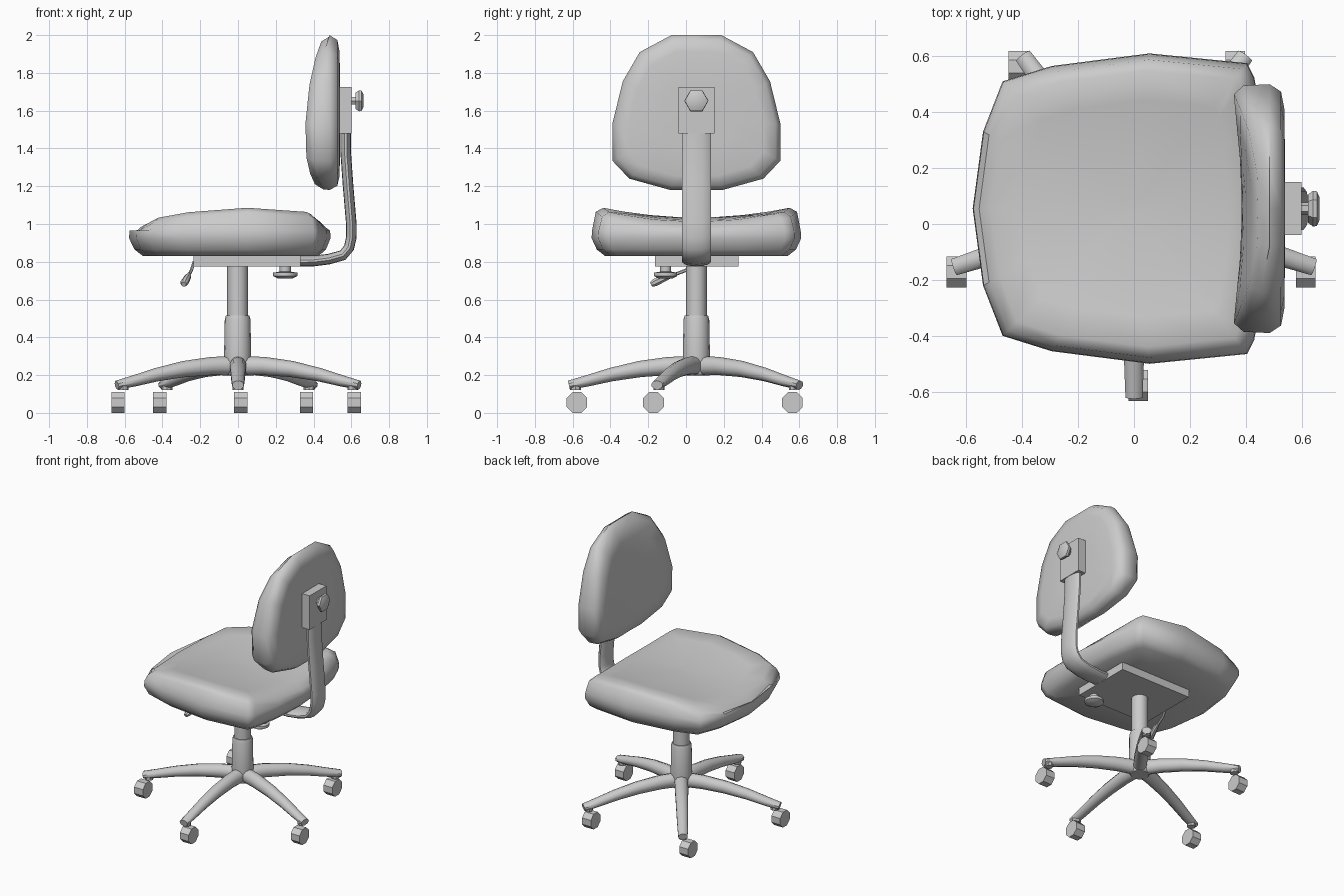
import bpy, bmesh, math
from mathutils import Vector as V

if "Cube" in bpy.data.objects:
    bpy.data.objects.remove(bpy.data.objects["Cube"])

CY = 0.055  # y of the chair's centre line


def finish(name, bm, angle=40):
    bmesh.ops.recalc_face_normals(bm, faces=bm.faces[:])
    me = bpy.data.meshes.new(name)
    bm.to_mesh(me)
    bm.free()
    ob = bpy.data.objects.new(name, me)
    bpy.context.collection.objects.link(ob)
    bpy.ops.object.select_all(action='DESELECT')
    bpy.context.view_layer.objects.active = ob
    ob.select_set(True)
    bpy.ops.object.shade_smooth_by_angle(angle=math.radians(angle))
    return ob


def loft(name, rings, angle=40):
    bm = bmesh.new()
    rows = [[bm.verts.new(p) for p in ring] for ring in rings]
    n = len(rows[0])
    for a, b in zip(rows, rows[1:]):
        for i in range(n):
            j = (i + 1) % n
            bm.faces.new((a[i], a[j], b[j], b[i]))
    bm.faces.new(rows[0])
    bm.faces.new(rows[-1])
    return finish(name, bm, angle)


def sweep(name, path, side, sizes, n=10, angle=40):
    """Elliptical tube along a path; sizes are (half width along side, half height)."""
    path, side, rings = [V(p) for p in path], V(side).normalized(), []
    for i, p in enumerate(path):
        t = (path[min(i + 1, len(path) - 1)] - path[max(i - 1, 0)]).normalized()
        up = side.cross(t).normalized()
        w, h = sizes[i]
        rings.append([p + side * w * math.cos(a) + up * h * math.sin(a)
                      for a in (math.tau * (k + 0.5) / n for k in range(n))])
    return loft(name, rings, angle)


def lathe(name, base, axis, profile, n, turn=0.0):
    """Stack of (distance, radius) rings along an axis letter."""
    rings = []
    for d, r in profile:
        ring = []
        for k in range(n):
            a = math.tau * (k + turn) / n
            c, s = r * math.cos(a), r * math.sin(a)
            ring.append(V(base) + (V((c, s, d)) if axis == 'z' else V((d, c, s))))
        rings.append(ring)
    return loft(name, rings)


def box(name, lo, hi):
    bm = bmesh.new()
    bmesh.ops.create_cube(bm, size=1)
    for v in bm.verts:
        v.co = V([(l + h) / 2 + c * (h - l) for l, h, c in zip(lo, hi, v.co)])
    return finish(name, bm, 30)


# Saddle-shaped seat cushion
half = [(-.577, 0), (-.54, .275), (-.47, .455), (-.295, .51), (.055, .555),
        (.405, .52), (.43, .47), (.47, .25), (.49, 0)]
outline = half + [(x, -v) for x, v in half[-2:0:-1]]


def seat_top(x, v):
    return 1.035 - .04 * ((x - .05) / .5) ** 2 + .05 * (v / .49) ** 2


rings = [[(x * s, CY + v * s, z) for x, v in outline]
         for s, z in ((.4, .83), (.87, .83), (.95, .865), (1, .925), (.995, .965))]
rings += [[(x * s, CY + v * s, seat_top(x * s, v * s) - d) for x, v in outline]
          for s, d in ((.96, .03), (.89, 0), (.7, 0), (.45, 0), (.2, 0), (.02, 0))]
loft("seat", rings, 60)

# Backrest, curved forward at its sides
half = [(0, 2.0), (.132, 2.0), (.30, 1.91), (.39, 1.755), (.445, 1.53),
        (.445, 1.335), (.355, 1.24), (.138, 1.18), (0, 1.18)]
outline = half + [(-v, z) for v, z in half[-2:0:-1]]
MZ = 1.56


def back_front(v, z):
    return .385 - .035 * (v / .42) ** 2 + .05 * ((z - 1.5) / .45) ** 2


rings = [[(x, CY + v * s, MZ + (z - MZ) * s) for v, z in outline]
         for s, x in ((.4, .54), (.8, .538), (.94, .526), (1, .485))]
rings += [[(back_front(v * s, MZ + (z - MZ) * s) + d, CY + v * s, MZ + (z - MZ) * s)
           for v, z in outline]
          for s, d in ((.99, .045), (.92, .005), (.7, 0), (.4, 0), (.1, 0))]
loft("backrest", rings, 60)

# Back bracket and its knob
box("back_bracket", (.53, -.04, 1.48), (.60, .15, 1.725))
lathe("back_knob", (.59, CY, 1.652), 'x',
      [(0, .022), (.032, .022), (.032, .05), (.05, .064), (.064, .062), (.074, .04)], 6)

# Flat bent tube from plate to backrest
path = [(.57, 1.50), (.57, 1.38), (.583, 1.2), (.6, 1.0), (.60, .93), (.588, .875),
        (.555, .835), (.48, .814), (.40, .804), (.28, .803)]
sweep("back_tube", [(x, CY, z) for x, z in path], (0, 1, 0),
      [(.078, .028)] * len(path), 14)

# Plate under the seat, tension knob and lever
box("seat_plate", (-.235, -.165, .775), (.33, .277, .832))
lathe("tension_knob", (.25, -.108, .712), 'z',
      [(0, .04), (.012, .064), (.03, .064), (.036, .03), (.07, .03)], 10)
sweep("lever_rod", [(-.232, .05, .80), (-.247, 0, .755), (-.262, -.08, .725)],
      (1, 0, 0), [(.009, .009)] * 3, 6)
sweep("lever_handle", [(-.26, -.07, .732), (-.266, -.10, .72), (-.283, -.165, .69),
                       (-.287, -.185, .68)],
      (1, 0, 0), [(.012, .012), (.018, .018), (.022, .022), (.014, .014)], 8)

# Gas lift column
lathe("column", (-.002, CY, 0), 'z', [(.48, .055), (.79, .055)], 16)
lathe("column_sleeve", (-.002, CY, 0), 'z',
      [(.2, .06), (.23, .07), (.30, .072), (.495, .068), (.515, .062)], 16)

# Five arched legs with stubs, over octagonal casters
casters = [(.362, .563), (-.414, .563), (-.635, -.172), (.015, -.578), (.615, -.172)]
for i, (cx, cy) in enumerate(casters):
    a = math.radians(54 + 72 * i)
    d, side = V((math.cos(a), math.sin(a), 0)), (-math.sin(a), math.cos(a), 0)
    prof = [(0, .25), (.15, .248), (.3, .232), (.45, .203), (.58, .169), (.675, .147)]
    sweep(f"leg_{i + 1}", [V((0, CY, z)) + d * r for r, z in prof], side,
          [(.046, .052), (.046, .048), (.043, .043), (.040, .036), (.036, .03), (.032, .024)], 10)
    foot = V((0, CY, 0)) + d * .64
    lathe(f"leg_stub_{i + 1}", foot, 'z', [(.12, .028), (.16, .03)], 8)
    lathe(f"caster_{i + 1}", (cx, cy, .055), 'x', [(-.035, .0595), (.035, .0595)], 8, .5)
